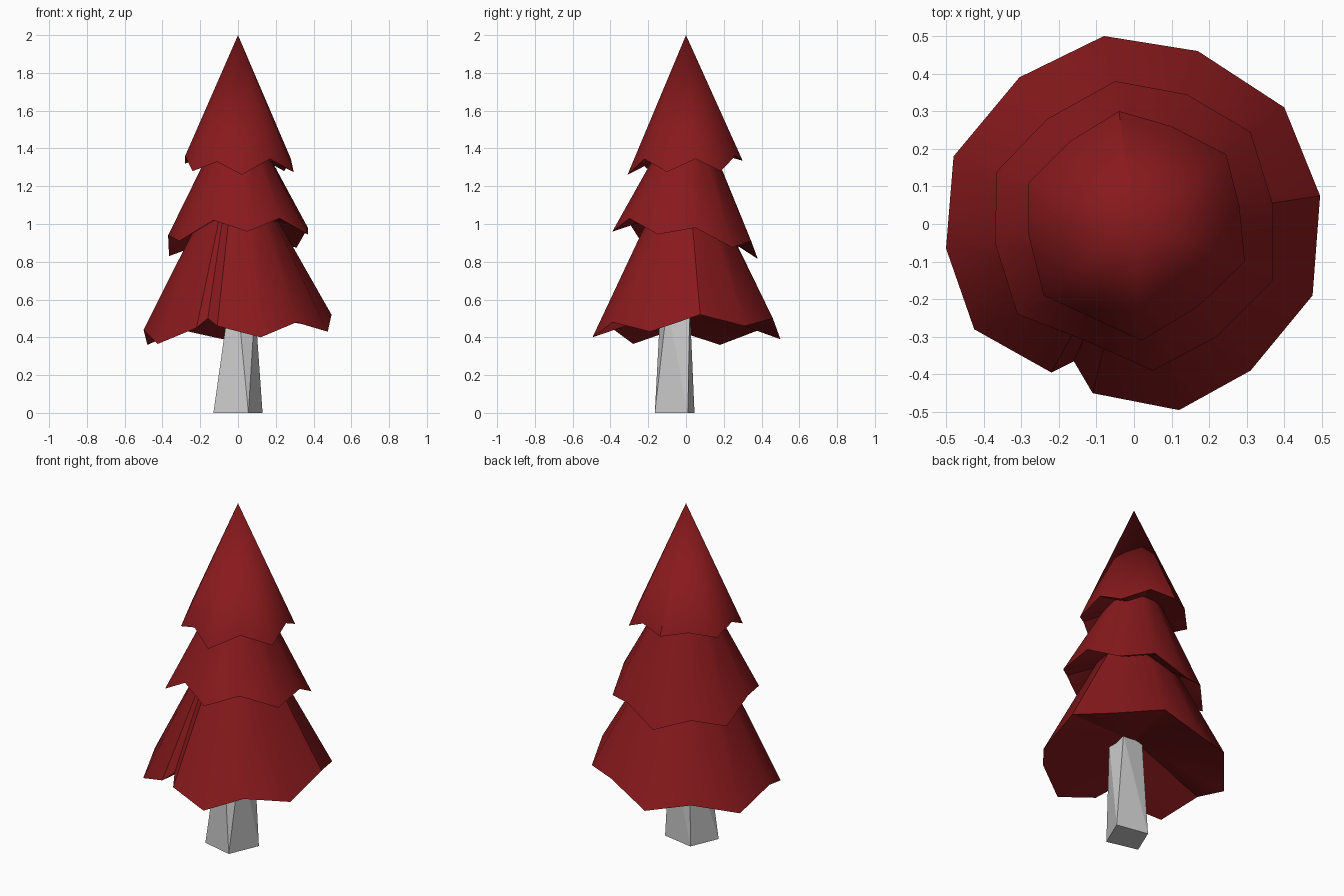
import bpy
import math

red = bpy.data.materials.new("dark_red_foliage")
red.diffuse_color = (0.25, 0.01, 0.012, 1)


def add_mesh(name, verts, faces, material=None):
    mesh = bpy.data.meshes.new(name)
    mesh.from_pydata(verts, [], faces)
    mesh.update()
    obj = bpy.data.objects.new(name, mesh)
    bpy.context.collection.objects.link(obj)
    if material:
        mesh.materials.append(material)
    return obj


def add_tier(name, hem, top_radius, top_z, under_z):
    """Skirt from a jagged hem up to a ring or tip, closed by a shallow underside."""
    n = len(hem)
    verts = list(hem) + [(0, 0, under_z)]
    faces = [((i + 1) % n, i, n) for i in range(n)]
    if top_radius == 0:
        verts.append((0, 0, top_z))
        faces += [(i, (i + 1) % n, n + 1) for i in range(n)]
    else:
        for x, y, z in hem:
            s = top_radius / math.hypot(x, y)
            verts.append((x * s, y * s, top_z))
        for i in range(n):
            j = (i + 1) % n
            faces.append((i, j, n + 1 + j, n + 1 + i))
    obj = add_mesh(name, verts, faces, red)
    bpy.context.view_layer.objects.active = obj
    obj.select_set(True)
    bpy.ops.object.shade_smooth_by_angle(angle=math.radians(35))
    obj.select_set(False)


# Lower skirt, with the folded notch at the front left
add_tier("lower_foliage", [
    (0.12, -0.495, 0.40), (0.31, -0.39, 0.48), (0.475, -0.19, 0.43),
    (0.495, 0.075, 0.52), (0.40, 0.31, 0.46), (0.17, 0.46, 0.50),
    (-0.08, 0.50, 0.39), (-0.305, 0.39, 0.44), (-0.48, 0.18, 0.36),
    (-0.50, -0.065, 0.44), (-0.425, -0.28, 0.365), (-0.22, -0.395, 0.45),
    (-0.16, -0.365, 0.50), (-0.11, -0.45, 0.46)], 0.19, 1.06, 0.57)

# Middle skirt
add_tier("middle_foliage", [
    (0.05, -0.39, 0.96), (0.22, -0.30, 1.03), (0.37, -0.15, 0.945),
    (0.37, 0.05, 0.98), (0.31, 0.245, 0.875), (0.14, 0.345, 0.91),
    (-0.05, 0.38, 0.815), (-0.23, 0.28, 0.88), (-0.365, 0.14, 0.83),
    (-0.37, -0.05, 0.94), (-0.31, -0.24, 0.91), (-0.13, -0.31, 1.02)],
    0.15, 1.39, 1.09)

# Pointed top skirt
add_tier("top_foliage", [
    (0.02, -0.31, 1.26), (0.17, -0.22, 1.345), (0.295, -0.10, 1.275),
    (0.28, 0.05, 1.345), (0.245, 0.185, 1.28), (0.10, 0.26, 1.36),
    (-0.04, 0.30, 1.335), (-0.17, 0.22, 1.36), (-0.28, 0.11, 1.32),
    (-0.28, -0.03, 1.36), (-0.24, -0.19, 1.28), (-0.11, -0.25, 1.33)],
    0, 2.0, 1.42)

# Tapered trunk: four-sided foot, five-sided top
foot = [(-0.13, -0.12), (0.055, -0.165), (0.13, 0.01), (-0.06, 0.045)]
crown = [(-0.05, -0.11), (0.0, -0.135), (0.09, -0.10), (0.09, 0.02), (-0.04, 0.02)]
add_mesh("trunk",
         [(x, y, 0) for x, y in foot] + [(x, y, 0.57) for x, y in crown],
         [(3, 2, 1, 0), (4, 5, 6, 7, 8), (0, 5, 4), (0, 1, 5), (1, 6, 5),
          (1, 2, 6), (2, 7, 6), (2, 3, 7), (3, 8, 7), (3, 0, 8), (0, 4, 8)])
